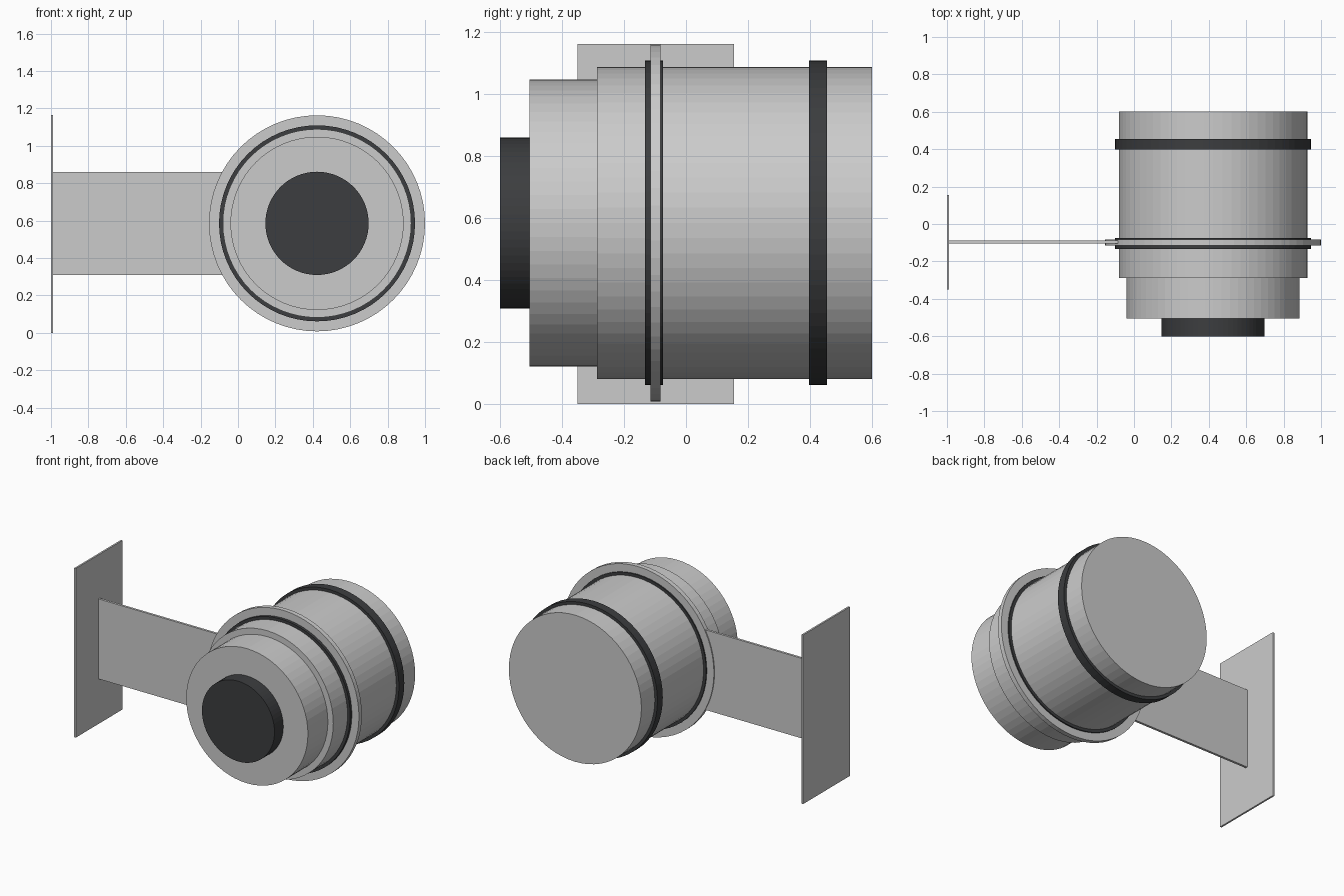
import bpy, math

if "Cube" in bpy.data.objects:
    bpy.data.objects.remove(bpy.data.objects["Cube"])

CX, CZ = 0.4225, 0.585      # axis of the lamp barrel, which runs along y

dark = bpy.data.materials.new("dark_rubber")
dark.diffuse_color = (0.045, 0.047, 0.05, 1)
dark.use_nodes = True
dark.node_tree.nodes["Principled BSDF"].inputs["Base Color"].default_value = dark.diffuse_color


def drum(name, radius, y0, y1, mat=None):
    bpy.ops.mesh.primitive_cylinder_add(
        vertices=64, radius=radius, depth=y1 - y0,
        location=(CX, (y0 + y1) / 2, CZ), rotation=(math.pi / 2, 0, 0))
    ob = bpy.context.object
    ob.name = name
    if mat:
        ob.data.materials.append(mat)
    return ob


def box(name, lo, hi):
    bpy.ops.mesh.primitive_cube_add(
        size=1, location=[(a + b) / 2 for a, b in zip(lo, hi)])
    ob = bpy.context.object
    ob.name = name
    ob.scale = [b - a for a, b in zip(lo, hi)]
    return ob


# Barrel: main body, stepped front section and dark front cap
drum("main_body", 0.504, -0.288, 0.601)
drum("front_section", 0.463, -0.505, -0.288)
drum("front_cap", 0.276, -0.601, -0.505, dark)

# Dark bands around the body
for name, y0, y1 in (("rear_band", 0.397, 0.455), ("flange_band", -0.133, -0.074)):
    drum(name, 0.524, y0, y1, dark)

# Bracket: clamp ring, arm and wall plate
drum("clamp_ring", 0.5775, -0.114, -0.082)
box("bracket_arm", (-0.99, -0.105, 0.31), (-0.05, -0.089, 0.86))
box("wall_plate", (-1.0, -0.351, 0.0), (-0.988, 0.155, 1.163))
